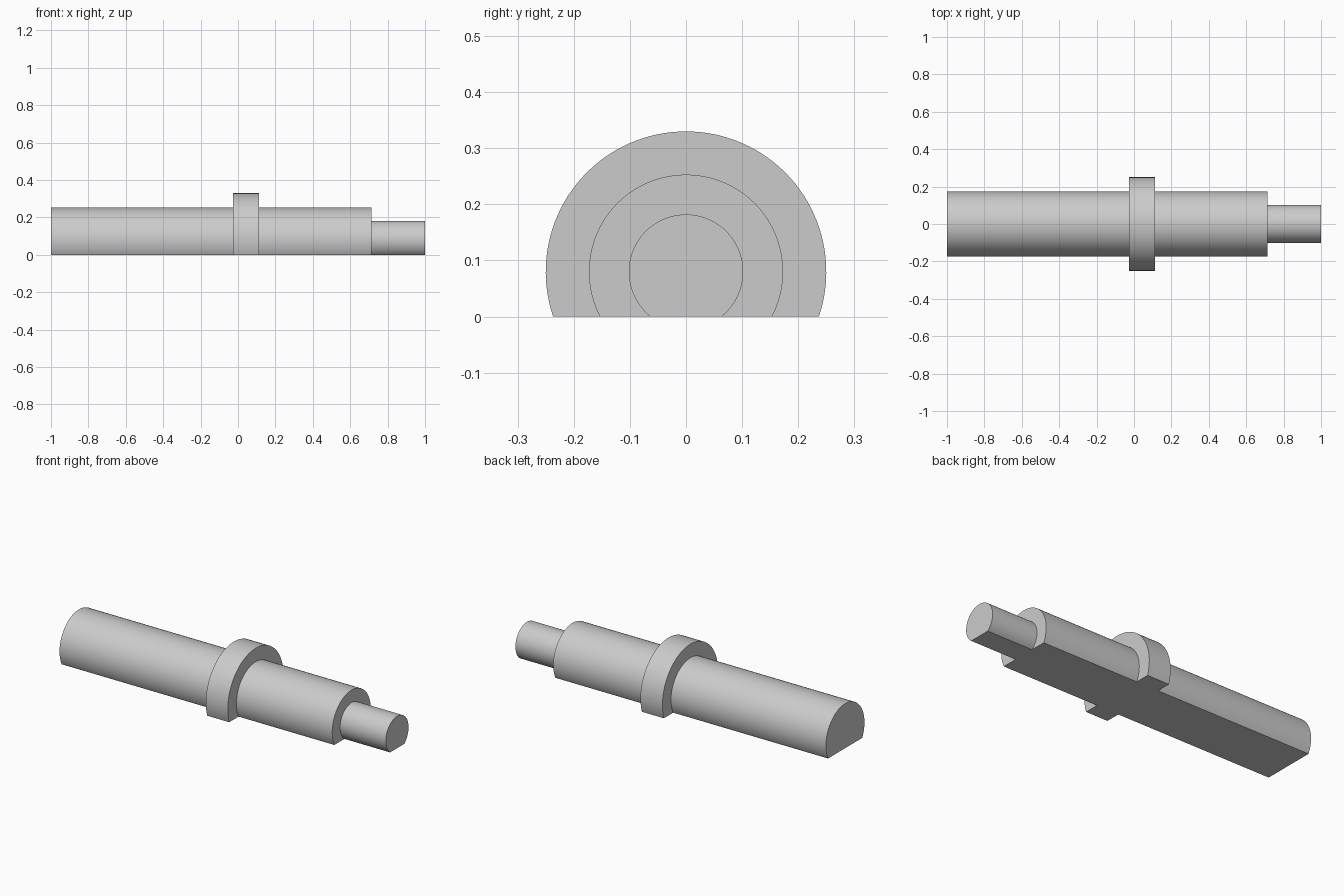
import bpy, bmesh, math

if "Cube" in bpy.data.objects:
    bpy.data.objects.remove(bpy.data.objects["Cube"])

AXIS_Z = 0.08      # height of the shaft axis above the flat underside
SEGMENTS = 72

# Stepped profile along the shaft: (x, radius)
PROFILE = [(-1.0, 0.173), (-0.027, 0.173), (-0.027, 0.25), (0.111, 0.25),
           (0.111, 0.173), (0.713, 0.173), (0.713, 0.102), (1.0, 0.102)]

grey = bpy.data.materials.new("plain grey")
grey.diffuse_color = (0.6, 0.6, 0.6, 1)
grey.use_nodes = True
grey.node_tree.nodes["Principled BSDF"].inputs["Base Color"].default_value = grey.diffuse_color

bm = bmesh.new()


def arc(x, r):
    """Arc around the axis that starts and ends on the flat underside."""
    start = -math.asin(AXIS_Z / r)
    sweep = math.pi - 2 * start
    angles = [start + sweep * i / SEGMENTS for i in range(SEGMENTS + 1)]
    return [bm.verts.new((x, r * math.cos(a), AXIS_Z + r * math.sin(a))) for a in angles]


rings = [arc(x, r) for x, r in PROFILE]

# Round walls and step faces
for a, b in zip(rings, rings[1:]):
    for i in range(SEGMENTS):
        bm.faces.new((a[i], a[i + 1], b[i + 1], b[i]))

# End caps and the single flat underside
bm.faces.new(rings[0])
bm.faces.new(rings[-1])
bm.faces.new([r[0] for r in rings] + [r[-1] for r in reversed(rings)])
bmesh.ops.recalc_face_normals(bm, faces=bm.faces)

mesh = bpy.data.meshes.new("stepped_shaft")
bm.to_mesh(mesh)
bm.free()
mesh.materials.append(grey)
shaft = bpy.data.objects.new("stepped_shaft", mesh)
bpy.context.collection.objects.link(shaft)

# Smooth round walls, sharp steps and edges
bpy.context.view_layer.objects.active = shaft
shaft.select_set(True)
bpy.ops.object.shade_smooth_by_angle(angle=math.radians(30))
